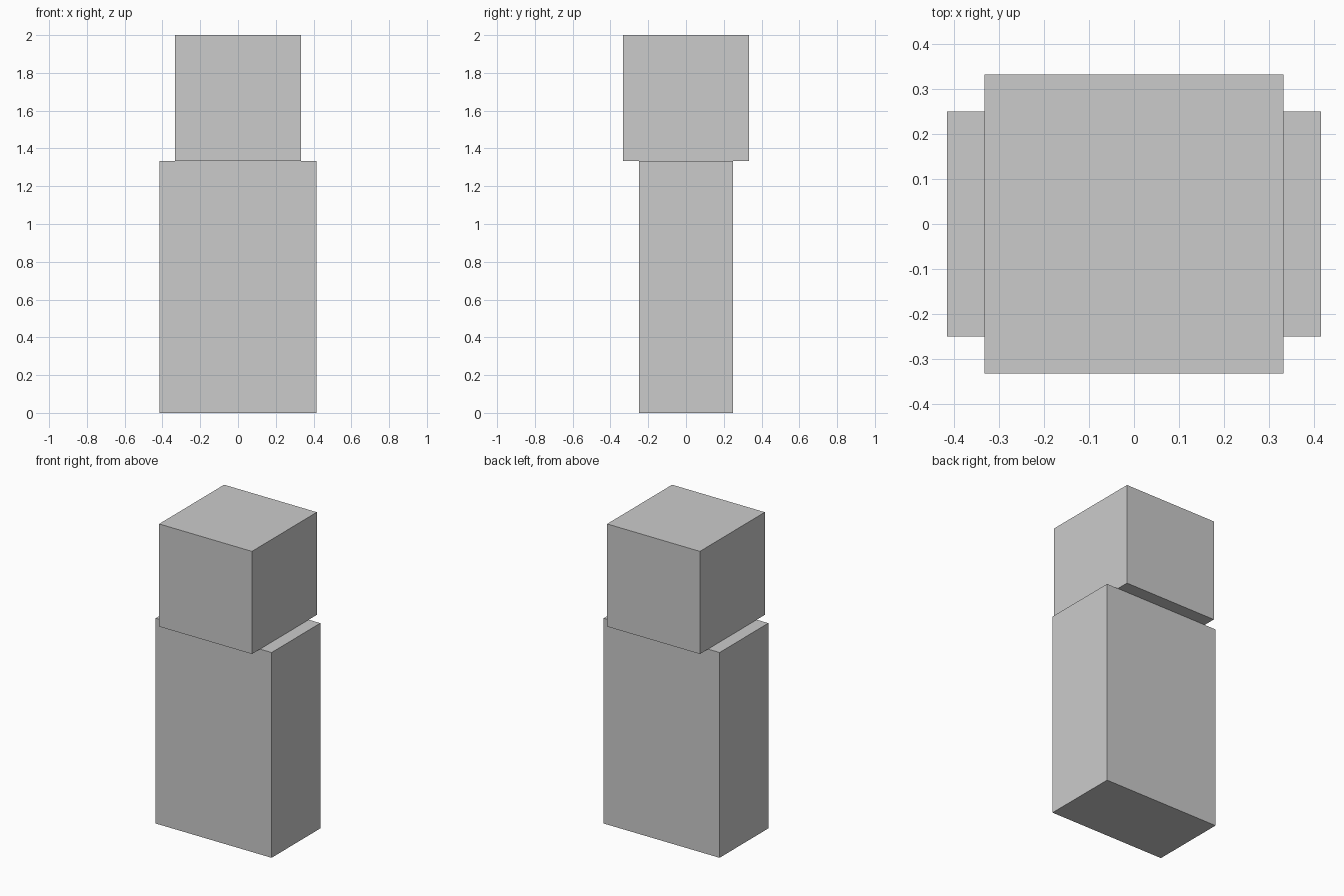
import bpy

if "Cube" in bpy.data.objects:
    bpy.data.objects.remove(bpy.data.objects["Cube"])


def box(name, size, bottom):
    """Axis-aligned box centred on x and y, resting at height bottom."""
    bpy.ops.mesh.primitive_cube_add(size=1, location=(0, 0, bottom + size[2] / 2))
    obj = bpy.context.object
    obj.name = name
    obj.scale = size
    bpy.ops.object.transform_apply(location=False, rotation=False, scale=True)
    return obj


BODY_HEIGHT = 4 / 3
HEAD = 2 / 3

# Wide, shallow body block
box("body", (0.833, 0.5, BODY_HEIGHT), 0)

# Cubic head sitting on the body
box("head", (HEAD, HEAD, HEAD), BODY_HEIGHT)
